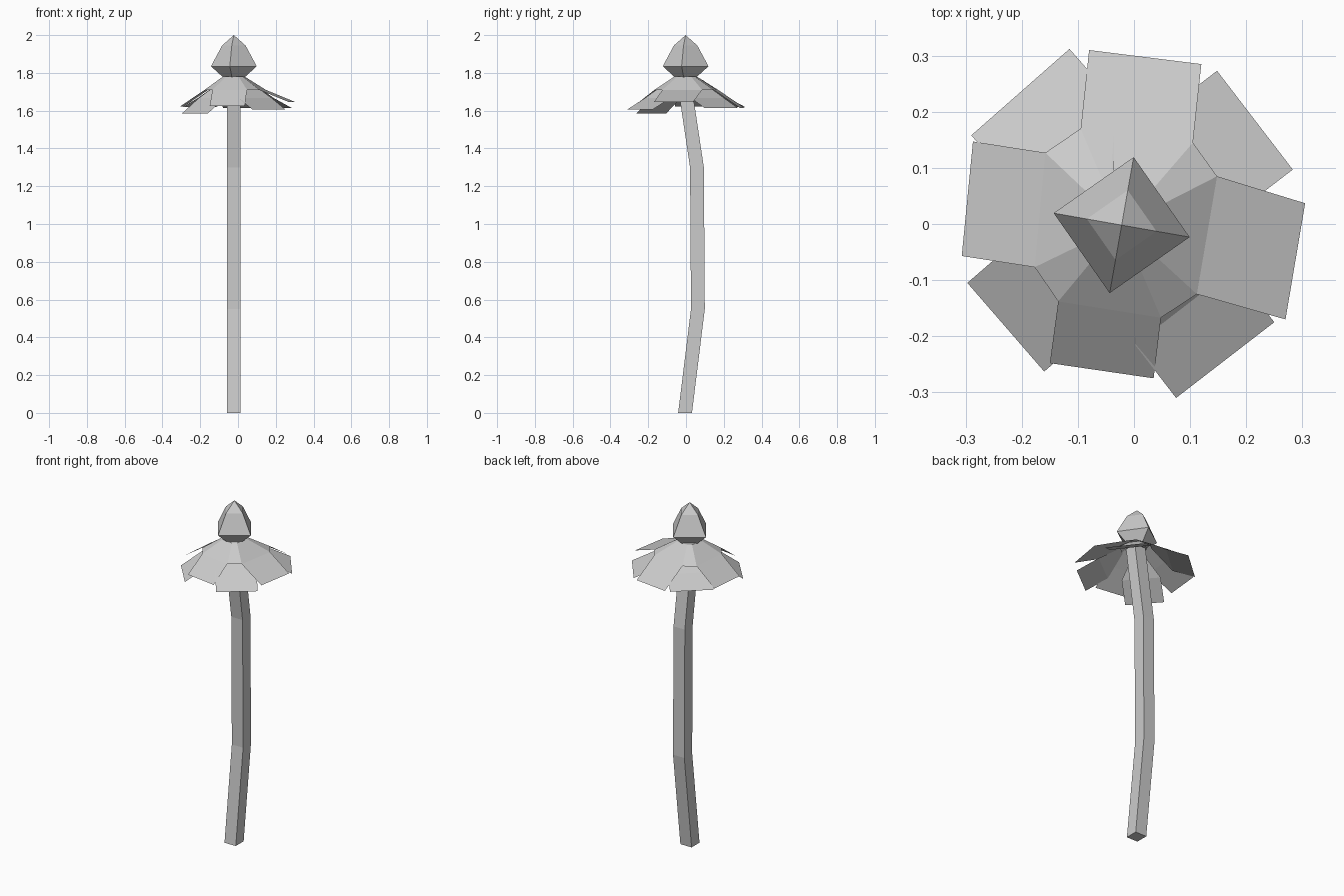
import bpy, bmesh, math

if "Cube" in bpy.data.objects:
    bpy.data.objects.remove(bpy.data.objects["Cube"])

grey = bpy.data.materials.new("plain grey")
grey.diffuse_color = (0.6, 0.6, 0.6, 1)
grey.use_nodes = True
grey.node_tree.nodes["Principled BSDF"].inputs["Base Color"].default_value = grey.diffuse_color
CX, CY = -0.022, -0.002


def make(name, verts, faces, closed=False):
    mesh = bpy.data.meshes.new(name)
    mesh.from_pydata(verts, [], faces)
    mesh.materials.append(grey)
    bm = bmesh.new()
    bm.from_mesh(mesh)
    if closed:
        bmesh.ops.recalc_face_normals(bm, faces=bm.faces)
    else:
        # open sheets face upwards
        bm.normal_update()
        bmesh.ops.reverse_faces(bm, faces=[f for f in bm.faces if f.normal.z < 0])
    bm.to_mesh(mesh)
    bm.free()
    ob = bpy.data.objects.new(name, mesh)
    bpy.context.collection.objects.link(ob)
    return ob


def loft(name, rings):
    """Closed skin over equal rings of points."""
    n = len(rings[0])
    verts = [p for r in rings for p in r]
    faces = [(i * n + k, i * n + (k + 1) % n, (i + 1) * n + (k + 1) % n, (i + 1) * n + k)
             for i in range(len(rings) - 1) for k in range(n)]
    faces += [tuple(range(n)), tuple(range(len(verts) - n, len(verts)))]
    return make(name, verts, faces, True)


# Bent square stem: (y centre, z)
H = 0.0365
loft("stem", [[(CX - H, y - H, z), (CX + H, y - H, z), (CX + H, y + H, z), (CX - H, y + H, z)]
              for y, z in [(-0.005, 0), (0.063, 0.55), (0.058, 1.3), (0.007, 1.64), (-0.012, 1.77)]])


# Four-sided bud: (radius, z)
def ring(r, z, n=4, start=80):
    return [(CX + r * math.cos(math.radians(start + 360 * k / n)),
             CY + r * math.sin(math.radians(start + 360 * k / n)), z) for k in range(n)]


rings = [ring(0.056, 1.775), ring(0.123, 1.835), ring(0.063, 1.945)]
pts = [p for r in rings for p in r] + [(CX, CY, 2.0)]
faces = [(i * 4 + k, i * 4 + (k + 1) % 4, i * 4 + 4 + (k + 1) % 4, i * 4 + 4 + k)
         for i in range(2) for k in range(4)]
faces += [(8 + k, 8 + (k + 1) % 4, 12) for k in range(4)] + [(3, 2, 1, 0)]
make("bud", pts, faces, True)

# Upper petals, counter-clockwise: crease corners, tip corners, tip height
upper = [((0.112, -0.125), (0.148, 0.085), (0.27, -0.17), (0.305, 0.037), 1.645),
         ((0.105, 0.145), (-0.095, 0.17), (0.12, 0.285), (-0.08, 0.31), 1.615),
         ((-0.158, 0.127), (-0.177, -0.077), (-0.287, 0.147), (-0.307, -0.057), 1.622),
         ((-0.135, -0.138), (0.048, -0.167), (-0.15, -0.248), (0.035, -0.275), 1.625)]
crease = [(*p, 1.71) for u in upper for p in u[:2]]
crown = []
for x, y, z in crease:
    d = math.hypot(x - CX, y - CY)
    crown.append((CX + (x - CX) * 0.065 / d, CY + (y - CY) * 0.065 / d, 1.78))
verts = crown + crease
faces = [(k, (k + 1) % 8, 8 + (k + 1) % 8, 8 + k) for k in range(8)] + [tuple(range(8))]
for i, (a, b, c, d, z) in enumerate(upper):
    verts += [(*c, z), (*d, z)]
    faces.append((8 + 2 * i, 9 + 2 * i, 17 + 2 * i, 16 + 2 * i))
make("upper_petals", verts, faces)

# Lower petals between them: tip corners, tip height
lower = [((0.25, -0.175), (0.075, -0.31), 1.607),
         ((0.148, 0.273), (0.283, 0.097), 1.615),
         ((-0.29, 0.158), (-0.115, 0.312), 1.62),
         ((-0.297, -0.105), (-0.16, -0.263), 1.585)]
verts, faces = [], []
for p, q, z in lower:
    mx, my = (p[0] + q[0]) / 2, (p[1] + q[1]) / 2
    ex, ey = q[0] - p[0], q[1] - p[1]
    length = math.hypot(ex, ey)
    nx, ny = -ey / length, ex / length
    if nx * (CX - mx) + ny * (CY - my) < 0:
        nx, ny = -nx, -ny
    b = len(verts)
    # tip, crease and narrow root of each petal
    for inward, width, h in [(0, 1, z), (0.12, 1, 1.668), (0.22, 0.25, 1.762)]:
        for s in (-0.5, 0.5):
            verts.append((mx + nx * inward + ex * s * width, my + ny * inward + ey * s * width, h))
    faces += [(b, b + 1, b + 3, b + 2), (b + 2, b + 3, b + 5, b + 4)]
make("lower_petals", verts, faces)
